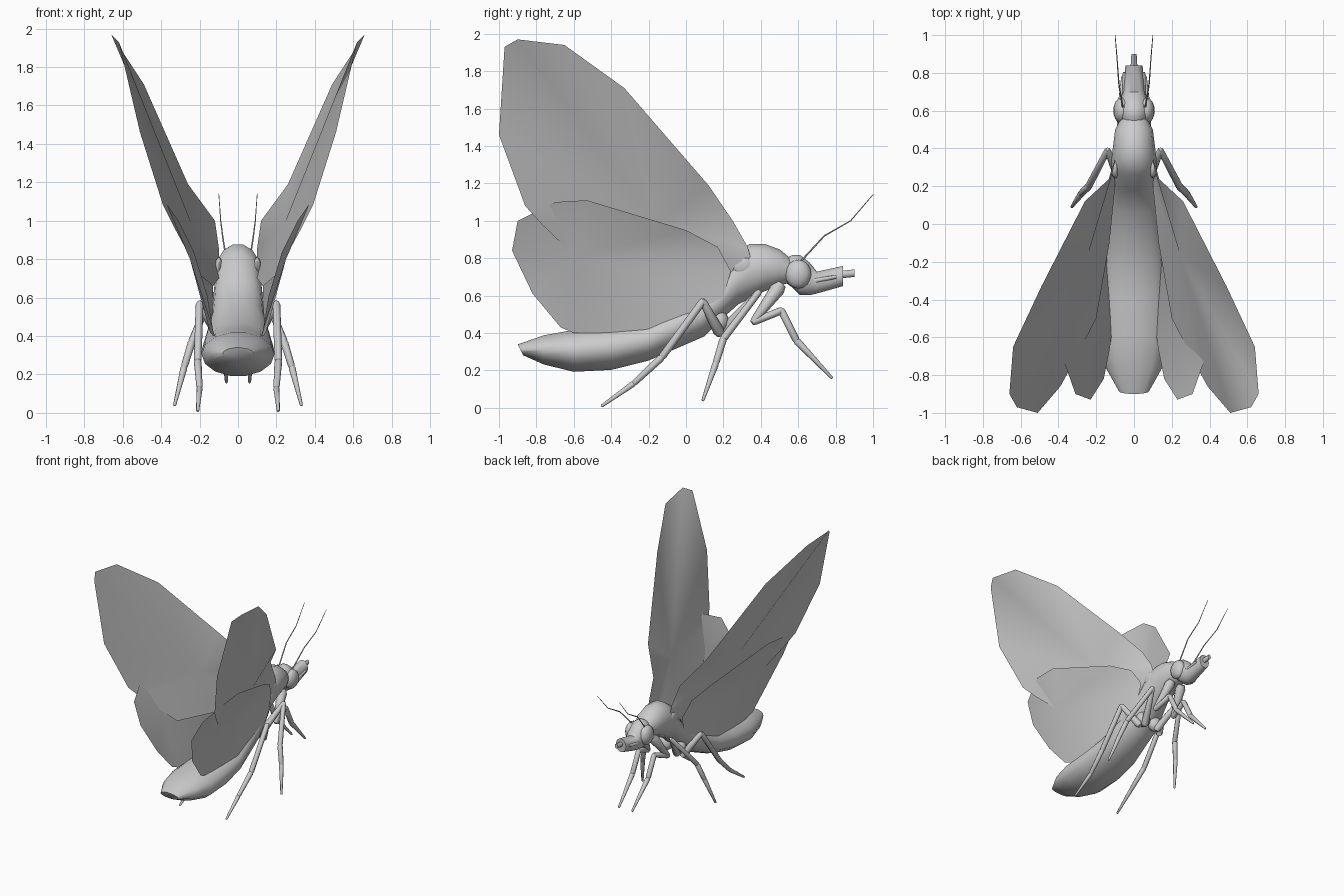
import bpy, bmesh, math
from mathutils import Vector

if "Cube" in bpy.data.objects:
    bpy.data.objects.remove(bpy.data.objects["Cube"], do_unlink=True)

grey = bpy.data.materials.new("plain grey")
grey.use_nodes = True
COLOUR = (.6, .6, .6, 1)
grey.diffuse_color = COLOUR
grey.node_tree.nodes["Principled BSDF"].inputs["Base Color"].default_value = COLOUR


def finish(bm, name):
    """Turn a bmesh into a smooth shaded, named object."""
    mesh = bpy.data.meshes.new(name)
    bm.to_mesh(mesh)
    bm.free()
    mesh.materials.append(grey)
    obj = bpy.data.objects.new(name, mesh)
    bpy.context.collection.objects.link(obj)
    bpy.ops.object.select_all(action='DESELECT')
    obj.select_set(True)
    bpy.context.view_layer.objects.active = obj
    bpy.ops.object.shade_smooth_by_angle(angle=math.radians(50))


def skin(bm, rings):
    """Bridge rings of vertices and cap both ends."""
    for lower, upper in zip(rings, rings[1:]):
        count = len(lower)
        for i in range(count):
            j = (i + 1) % count
            bm.faces.new((lower[i], lower[j], upper[j], upper[i]))
    bm.faces.new(rings[0])
    bm.faces.new(reversed(rings[-1]))
    bmesh.ops.recalc_face_normals(bm, faces=bm.faces)


def ring(bm, centre, across, upward, sides):
    """Oval of vertices spanned by two half axes."""
    angles = [math.tau * i / sides for i in range(sides)]
    return [bm.verts.new(centre + across * math.cos(a) + upward * math.sin(a))
            for a in angles]


def loft(name, sections, sides=14):
    """Upright ovals along the body: (y, bottom z, top z, half width, backward lean)."""
    bm = bmesh.new()
    rings = []
    for y, bottom, top, width, lean in sections:
        low, high = Vector((0, y, bottom)), Vector((0, y - lean, top))
        across = Vector((width, 0, 0))
        rings.append(ring(bm, (low + high) / 2, across, (high - low) / 2, sides))
    skin(bm, rings)
    finish(bm, name)


def limb(name, points, radii, sides=8):
    """Chain of tapered segments that overlap at the joints."""
    bm = bmesh.new()
    for start, end, thick, thin in zip(points, points[1:], radii, radii[1:]):
        start, end = Vector(start), Vector(end)
        along = (end - start).normalized()
        across = along.cross(Vector((1, 0, 0))).normalized()
        upward = along.cross(across)
        rings = []
        for centre, radius, inset in ((start, thick, -1), (start, thick, 1),
                                      (end, thin, -1), (end, thin, 1)):
            outer = (centre is start) == (inset < 0)
            size = radius * (.7 if outer else 1)
            rings.append(ring(bm, centre + along * radius * inset * .4,
                              across * size, upward * size, sides))
        skin(bm, rings)
    finish(bm, name)


def mirrored(points, side):
    return [(side * x, y, z) for x, y, z in points]


def wing(name, hub, outline, side):
    """Thin sheet fanned from a hub point to a closed outline."""
    bm = bmesh.new()
    centre, *rim = [bm.verts.new(p) for p in mirrored([hub] + outline, side)]
    for a, b in zip(rim, rim[1:] + rim[:1]):
        bm.faces.new((centre, a, b))
    bmesh.ops.recalc_face_normals(bm, faces=bm.faces)
    if sum(f.normal.x * f.calc_area() for f in bm.faces) * side < 0:
        bmesh.ops.reverse_faces(bm, faces=bm.faces)
    finish(bm, name)


def ball(name, centre, size):
    bm = bmesh.new()
    bmesh.ops.create_uvsphere(bm, u_segments=14, v_segments=8, radius=1)
    bmesh.ops.scale(bm, vec=size, verts=bm.verts)
    bmesh.ops.translate(bm, vec=centre, verts=bm.verts)
    finish(bm, name)


# Abdomen and thorax in one skin, from tail to neck
loft("body", [
    (-.87, .28, .34, .08, .03), (-.76, .23, .39, .15, 0), (-.6, .19, .42, .19, 0),
    (-.4, .2, .44, .19, 0), (-.2, .25, .47, .18, 0), (.1, .38, .6, .14, .04),
    (.2, .48, .7, .13, .02), (.28, .55, .83, .12, .02), (.34, .58, .88, .12, 0),
    (.42, .62, .88, .11, 0), (.5, .65, .85, .1, 0), (.56, .67, .8, .07, 0)])
loft("head_and_snout", [
    (.53, .67, .8, .05, 0), (.57, .64, .82, .08, 0), (.61, .6, .82, .08, 0),
    (.66, .6, .78, .07, 0), (.7, .61, .73, .06, 0), (.84, .65, .76, .045, 0)])
loft("mouth_tip", [(.8, .69, .73, .02, 0), (.9, .7, .74, .014, 0)], 8)

# Left wings: hub, then outline from the root around the tip
FOREWING_HUB = (.24, -.15, .98)
FOREWING = [
    (.1, .36, .75), (.1, .33, .86), (.12, .25, 1), (.26, .12, 1.19),
    (.49, -.33, 1.71), (.64, -.65, 1.94), (.66, -.9, 1.97), (.62, -.97, 1.93),
    (.51, -1, 1.46), (.39, -.86, 1.08), (.34, -.77, .98), (.2, -.5, .72),
    (.13, -.1, .66), (.1, .2, .7)]
HINDWING_HUB = (.25, -.6, .8)
HINDWING = [
    (.13, .24, .73), (.17, .17, .86), (.24, 0, .95), (.37, -.53, 1.11),
    (.38, -.7, 1.1), (.31, -.9, 1), (.23, -.93, .84), (.16, -.82, .61),
    (.13, -.67, .43), (.12, -.6, .4), (.14, -.2, .4), (.13, .2, .59)]

# Left legs: joints and the radius at each
LEGS = {
    "front_leg": ([(.05, .5, .65), (.09, .36, .46), (.07, .51, .52),
                   (.07, .59, .36), (.06, .78, .16)],
                  [.04, .02, .02, .02, .008]),
    "middle_leg": ([(.06, .2, .41), (.14, .39, .62), (.24, .2, .37),
                    (.28, .16, .24), (.33, .09, .04)],
                   [.03, .018, .02, .018, .008]),
    "hind_leg": ([(.1, .18, .4), (.2, .09, .57), (.21, -.13, .27),
                  (.2, -.28, .13), (.21, -.45, .01)],
                 [.03, .02, .02, .016, .008]),
}
ANTENNA = [(.06, .62, .79), (.08, .74, .92), (.09, .88, 1), (.1, 1, 1.14)]
PALP = [(.05, .64, .67), (.05, .8, .7)]

for label, side in (("left", 1), ("right", -1)):
    wing(label + "_forewing", FOREWING_HUB, FOREWING, side)
    wing(label + "_hindwing", HINDWING_HUB, HINDWING, side)
    for name, (path, radii) in LEGS.items():
        limb(f"{label}_{name}", mirrored(path, side), radii)
    limb(label + "_antenna", mirrored(ANTENNA, side), [.005, .004, .003, .002], 6)
    limb(label + "_palp", mirrored(PALP, side), [.016, .01])
    ball(label + "_eye", (side * .064, .6, .715), (.046, .07, .077))
    ball(label + "_shoulder", (side * .1, .3, .76), (.02, .06, .05))
    ball(label + "_hip", (side * .06, .18, .46), (.06, .05, .06))
